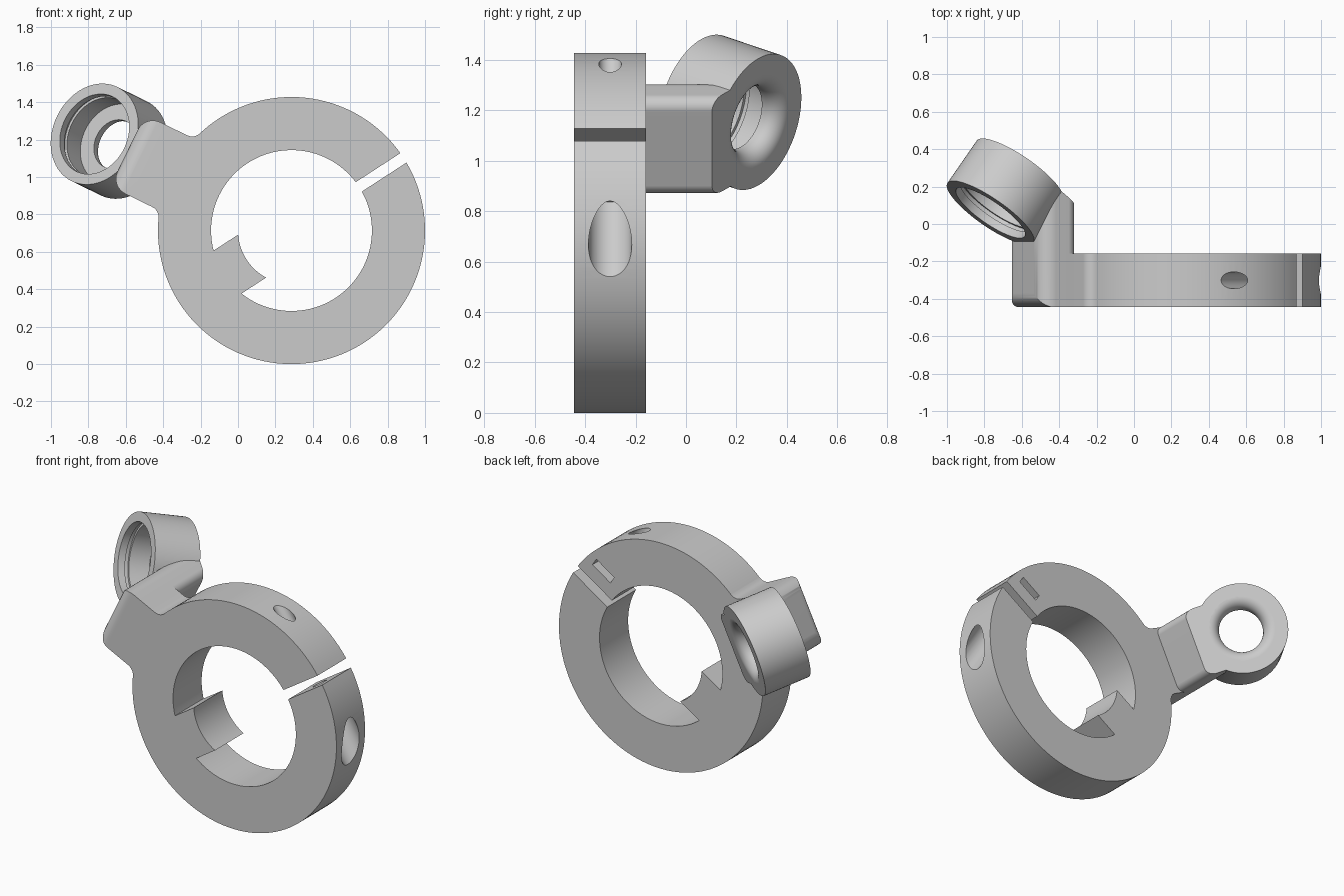
import bpy, bmesh, math
from mathutils import Matrix, Vector

cube = bpy.data.objects.get("Cube")
if cube:
    bpy.data.objects.remove(cube, do_unlink=True)

grey = bpy.data.materials.new("light_grey")
grey.use_nodes = True
COLOUR = (0.6, 0.6, 0.6, 1)
grey.diffuse_color = COLOUR
grey.node_tree.nodes["Principled BSDF"].inputs["Base Color"].default_value = COLOUR

FRONT, BACK = -0.444, -0.158          # clamp thickness along y
RING_R, BORE_R = 0.714, 0.43


def frame(degrees):
    """Frame at the ring centre: X points outward at the angle, Z points to the back."""
    c, s = math.cos(math.radians(degrees)), math.sin(math.radians(degrees))
    m = Matrix(((c, s, 0), (0, 0, 1), (s, -c, 0))).to_4x4()
    return Matrix.Translation((0.286, 0, 0.714)) @ m


def finish(name, bm, matrix):
    bmesh.ops.recalc_face_normals(bm, faces=bm.faces)
    bm.transform(matrix)
    mesh = bpy.data.meshes.new(name)
    bm.to_mesh(mesh)
    bm.free()
    mesh.materials.append(grey)
    obj = bpy.data.objects.new(name, mesh)
    bpy.context.collection.objects.link(obj)
    return obj


def prism(name, points, z0, z1, matrix):
    bm = bmesh.new()
    low = [bm.verts.new((x, y, z0)) for x, y in points]
    high = [bm.verts.new((x, y, z1)) for x, y in points]
    bm.faces.new(low)
    bm.faces.new(high)
    n = len(points)
    for i in range(n):
        j = (i + 1) % n
        bm.faces.new((low[i], low[j], high[j], high[i]))
    return finish(name, bm, matrix)


def lathe(name, profile, matrix, steps=72):
    """Revolve a closed (radius, height) profile around Z."""
    bm = bmesh.new()
    rings = []
    for k in range(steps):
        a = 2 * math.pi * k / steps
        rings.append([bm.verts.new((r * math.cos(a), r * math.sin(a), z)) for r, z in profile])
    n = len(profile)
    for k in range(steps):
        a, b = rings[k], rings[(k + 1) % steps]
        for i in range(n):
            j = (i + 1) % n
            if profile[i][0] == 0 and profile[j][0] == 0:
                continue
            bm.faces.new((a[i], a[j], b[j], b[i]))
    bmesh.ops.remove_doubles(bm, verts=bm.verts, dist=1e-6)
    return finish(name, bm, matrix)


def arc(cx, cy, r, a0, a1, steps=8):
    angles = [math.radians(a0 + (a1 - a0) * i / steps) for i in range(steps + 1)]
    return [(cx + r * math.cos(a), cy + r * math.sin(a)) for a in angles]


def circle(r, steps=48):
    return arc(0, 0, r, 0, 360, steps)[:-1]


def rect(x0, x1, y0, y1):
    return [(x0, y0), (x1, y0), (x1, y1), (x0, y1)]


def combine(target, tool, operation):
    mod = target.modifiers.new("combine", 'BOOLEAN')
    mod.operation, mod.solver, mod.object = operation, 'EXACT', tool
    bpy.context.view_layer.objects.active = target
    bpy.ops.object.modifier_apply(modifier=mod.name)
    bpy.data.objects.remove(tool, do_unlink=True)


slot = frame(33)
arm = frame(154)

# Clamp ring
body = lathe("clamp_mount", [(BORE_R, FRONT), (RING_R, FRONT), (RING_R, BACK), (BORE_R, BACK)],
             arm, 128)

# Key tab inside the bore, with a concentric inner edge
tab_angle = math.degrees(math.asin(0.137 / 0.286))
tab = [(-0.5, 0.137)] + arc(0, 0, 0.286, 180 - tab_angle, 180 + tab_angle, 14) + [(-0.5, -0.137)]
combine(body, prism("key_tab", tab, FRONT, BACK, slot), 'UNION')

# Arm root, blended into the ring by fillets
HALF, FILLET = 0.213, 0.06
fv = HALF + FILLET
fu = math.sqrt((RING_R + FILLET) ** 2 - fv ** 2)
tangent = 180 + math.degrees(math.atan2(fv, fu))
upper = [(0.5, 0.2)] + arc(fu, fv, FILLET, tangent, 270, 6) + [(0.85, HALF)]
root = upper + [(u, -v) for u, v in reversed(upper)]
combine(body, prism("arm_root", root, FRONT, BACK, arm), 'UNION')

# Arm post running to the back, with rounded corners
U0, U1, R0, R1 = 0.76, 0.975, 0.05, 0.09
post_outline = (arc(U1 - R1, HALF - R1, R1, 90, 0) + arc(U1 - R1, R1 - HALF, R1, 0, -90)
                + arc(U0 + R0, R0 - HALF, R0, 270, 180) + arc(U0 + R0, HALF - R0, R0, 180, 90))
post = prism("arm_post", post_outline, FRONT, 0.4, arm)

# Round the outer front edge of the post
round_profile = ([(0.5, 0.5), (0.5, FRONT)] + arc(U1 - 0.075, FRONT + 0.075, 0.075, -90, 0)
                 + [(U1, 0.5)])
side = arm @ Matrix.Rotation(math.radians(90), 4, 'X')
combine(post, prism("post_rounding", round_profile, -0.5, 0.5, side), 'INTERSECT')

# Tilted cup: trim the post flush with its back end, then join
CUP_R, CUP_L = 0.28, 0.286
cup = arm @ Matrix.Translation((1.173, 0.002, 0.06)) @ Matrix.Rotation(math.radians(-37.6), 4, 'Y')
combine(post, prism("post_trim", rect(-2, 2, -2, 2), CUP_L, 2, cup), 'DIFFERENCE')
combine(body, post, 'UNION')
combine(body, prism("cup", circle(CUP_R, 72), 0, CUP_L, cup), 'UNION')

# Cup bore: wide seat with a groove, narrow hole, rounded back lip
LIP = 0.065
bore = [(0, -0.1), (0.222, -0.1), (0.222, 0.045), (0.236, 0.045), (0.236, 0.07), (0.222, 0.07),
        (0.222, 0.2), (0.135, 0.2)]
bore += arc(0.135 + LIP, CUP_L - LIP, LIP, 180, 90) + [(0.135 + LIP, 0.4), (0, 0.4)]
combine(body, lathe("cup_bore", bore, cup), 'DIFFERENCE')

# Clamp split
combine(body, prism("split", rect(0.35, 0.9, -0.03, 0.03), -0.6, 0, slot), 'DIFFERENCE')

# Screw hole, screw head recess and nut pocket
screw = (slot @ Matrix.Translation((0.572, 0, (FRONT + BACK) / 2))
         @ Matrix.Rotation(math.radians(-90), 4, 'X'))
combine(body, prism("screw_hole", circle(0.045), -0.7, 0.25, screw), 'DIFFERENCE')
combine(body, prism("head_recess", circle(0.086), 0.17, 0.8, screw), 'DIFFERENCE')
combine(body, prism("nut_pocket", rect(0.497, 0.647, -0.165, -0.115), -0.38, 0, slot), 'DIFFERENCE')

# Smooth the curved surfaces, keep the edges crisp
bpy.ops.object.select_all(action='DESELECT')
body.select_set(True)
bpy.context.view_layer.objects.active = body
bpy.ops.object.shade_smooth_by_angle(angle=math.radians(25))
weighted = body.modifiers.new("weighted_normals", 'WEIGHTED_NORMAL')
weighted.keep_sharp = True
